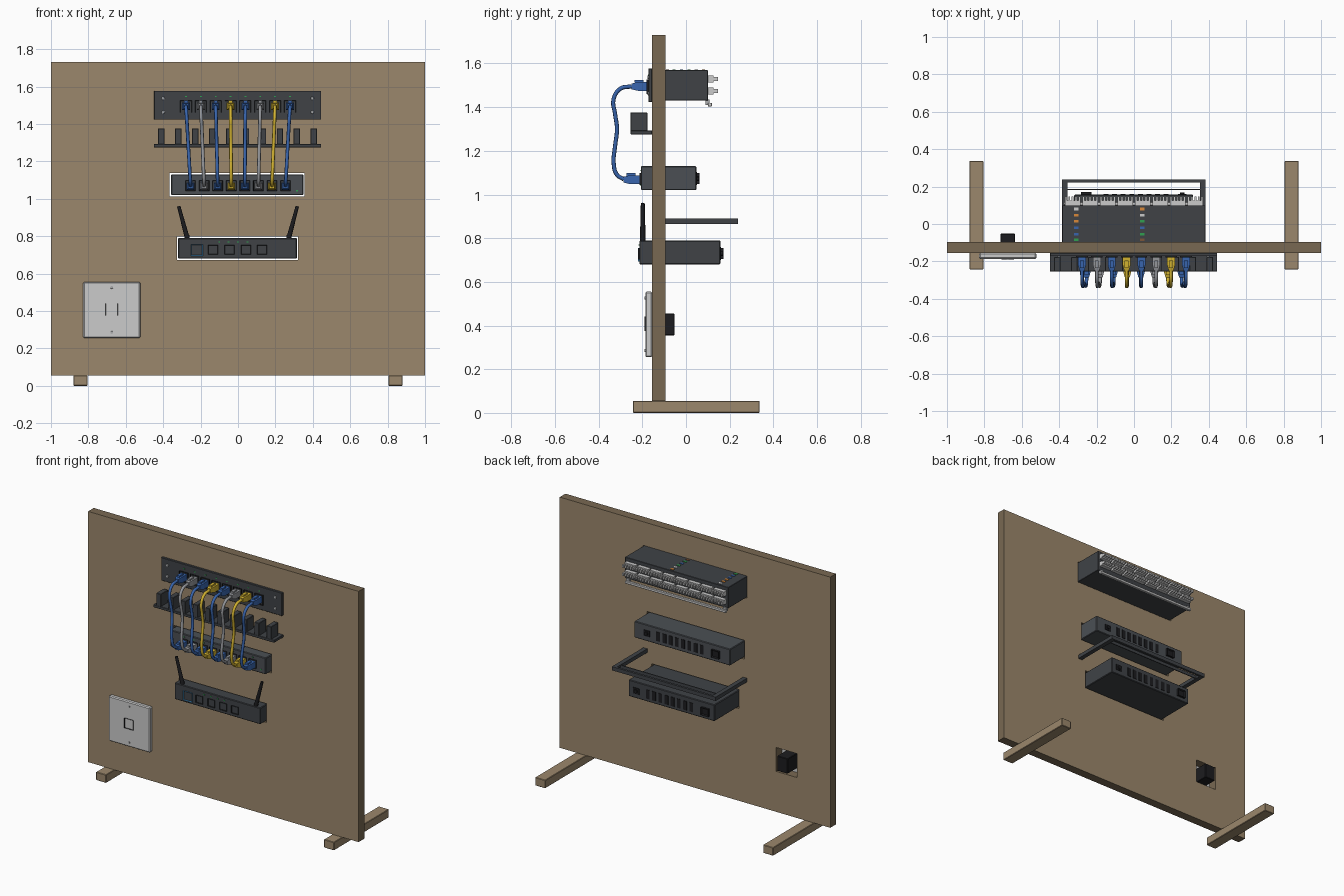
import bpy, bmesh
from mathutils import Vector, Matrix

if "Cube" in bpy.data.objects:
    bpy.data.objects.remove(bpy.data.objects["Cube"])


def mat(name, r, g, b):
    m = bpy.data.materials.new(name)
    m.diffuse_color = (r, g, b, 1)
    m.use_nodes = True
    m.node_tree.nodes["Principled BSDF"].inputs["Base Color"].default_value = m.diffuse_color
    return m


WOOD = mat("wood", 0.33, 0.245, 0.15)
EDGE = mat("wood_edge", 0.19, 0.14, 0.085)
STEEL = mat("dark_steel", 0.05, 0.055, 0.062)
CASE = mat("dark_case", 0.07, 0.078, 0.088)
BLACK = mat("black", 0.012, 0.012, 0.014)
WHITE = mat("light_plastic", 0.6, 0.6, 0.6)
METAL = mat("screw_metal", 0.4, 0.41, 0.42)
GREEN = mat("green", 0.03, 0.35, 0.08)
ORANGE = mat("orange", 0.7, 0.25, 0.04)
BROWN = mat("brown", 0.2, 0.09, 0.04)
BLUE = mat("blue", 0.04, 0.13, 0.42)
YELLOW = mat("yellow", 0.65, 0.45, 0.03)
GREY = mat("grey", 0.3, 0.31, 0.33)
PORTBLUE = mat("port_blue", 0.05, 0.25, 0.5)


def finish(name, bm, m):
    me = bpy.data.meshes.new(name)
    bmesh.ops.recalc_face_normals(bm, faces=bm.faces)
    bm.to_mesh(me)
    bm.free()
    me.materials.append(m)
    ob = bpy.data.objects.new(name, me)
    bpy.context.collection.objects.link(ob)
    return ob


def cube(bm, x0, x1, y0, y1, z0, z1):
    M = Matrix.Translation(((x0 + x1) / 2, (y0 + y1) / 2, (z0 + z1) / 2)) @ \
        Matrix.Diagonal((x1 - x0, y1 - y0, z1 - z0, 1))
    return bmesh.ops.create_cube(bm, size=1, matrix=M)["verts"]


def boxes(name, dims, m, bevel=0):
    bm = bmesh.new()
    for d in dims:
        cube(bm, *d)
    if bevel:
        bmesh.ops.bevel(bm, geom=bm.edges[:], offset=bevel, segments=1, affect='EDGES')
    return finish(name, bm, m)


def ports(name, xs, z, w, h, y0, y1, m, depth=0.02):
    """Row of sockets, each with a cavity sunk into the front face."""
    bm = bmesh.new()
    for x in xs:
        vs = cube(bm, x - w / 2, x + w / 2, y0, y1, z - h / 2, z + h / 2)
        f = min({f for v in vs for f in v.link_faces}, key=lambda f: f.calc_center_median().y)
        bmesh.ops.inset_individual(bm, faces=[f], thickness=w * 0.14)
        bmesh.ops.translate(bm, vec=(0, depth, 0), verts=f.verts)
    return finish(name, bm, m)


def rods(name, segs, r1, r2, m, n=12):
    bm = bmesh.new()
    for a, b in segs:
        a, b = Vector(a), Vector(b)
        M = Matrix.Translation((a + b) / 2) @ (b - a).to_track_quat('Z', 'Y').to_matrix().to_4x4()
        bmesh.ops.create_cone(bm, cap_ends=True, segments=n, radius1=r1, radius2=r2,
                              depth=(b - a).length, matrix=M)
    ob = finish(name, bm, m)
    smooth(ob)
    return ob


def smooth(ob):
    bpy.ops.object.select_all(action='DESELECT')
    ob.select_set(True)
    bpy.context.view_layer.objects.active = ob
    bpy.ops.object.shade_smooth_by_angle()


# board with cutouts for the devices, darker on its edges
board = boxes("board", [(-1, 1, -0.155, -0.095, 0.055, 1.73)], WOOD)
holes = boxes("board_cutters", [(-0.385, 0.385, -0.3, 0, 1.425, 1.573),
                                (-0.366, 0.356, -0.3, 0, 1.012, 1.138),
                                (-0.326, 0.321, -0.3, 0, 0.672, 0.798),
                                (-0.755, -0.6, -0.3, 0, 0.325, 0.485)], WOOD)
mod = board.modifiers.new("cutouts", 'BOOLEAN')
mod.object, mod.operation, mod.solver = holes, 'DIFFERENCE', 'EXACT'
bpy.context.view_layer.objects.active = board
bpy.ops.object.modifier_apply(modifier="cutouts")
bpy.data.objects.remove(holes)
board.data.materials.append(EDGE)
for p in board.data.polygons:
    p.material_index = int(abs(p.normal.y) < 0.5)

# feet
for side, s in (("left", -1), ("right", 1)):
    xa, xb = sorted((s * 0.805, s * 0.88))
    boxes("foot_" + side, [(xa, xb, -0.243, 0.337, 0, 0.055)], WOOD, 0.003)

# patch panel: face plate, body, ports, lights, screws
tops = [-0.278 + 0.0794 * i for i in range(8)]
lows = [-0.2535 + 0.0725 * i for i in range(8)]
boxes("patch_panel_plate", [(-0.448, 0.445, -0.172, -0.155, 1.423, 1.577)], STEEL, 0.002)
boxes("patch_panel_body", [(-0.383, 0.381, -0.157, 0.1, 1.43, 1.57)], STEEL, 0.002)
ports("patch_panel_ports", tops, 1.493, 0.062, 0.066, -0.18, -0.157, BLACK)
boxes("patch_panel_lights", [(x - .005, x + .005, -0.174, -0.17, 1.544, 1.55) for x in tops], GREEN)
rods("patch_panel_screws", [((x, -0.165, z), (x, -0.177, z)) for x in (-0.4, 0.397)
                            for z in (1.463, 1.537)], 0.01, 0.008, METAL)

# punch-down blocks with teeth, in two rows on the back, and the rear cable bar
blk, teeth = [], []
for z in (1.475, 1.53):
    for i in range(8):
        c = -0.328 + 0.0937 * i
        blk.append((c - .041, c + .041, 0.098, 0.125, z - .016, z + .016))
        for k in range(5):
            t = c - .036 + .018 * k
            teeth.append((t - .005, t + .005, 0.12, 0.147, z - .009, z + .009))
boxes("punch_down_blocks", blk, WHITE)
boxes("punch_down_teeth", teeth, WHITE)
boxes("rear_cable_bar", [(-0.375, 0.37, 0.1, 0.118, 1.403, 1.42)], WHITE, 0.002)
boxes("rear_bar_tabs", [(x - .012, x + .012, 0.09, 0.108, 1.41, 1.435) for x in (-0.36, 0.355)], METAL)

# wiring colour chips on the panel top
rows = [0.08, 0.047, 0.014, -0.02, -0.054, -0.085]
for cx, side, order in ((-0.31, "a", (WHITE, ORANGE, ORANGE, BLUE, BLUE, GREEN)),
                        (0.045, "b", (ORANGE, WHITE, GREEN, BLUE, GREEN, BROWN))):
    for i, (y, m) in enumerate(zip(rows, order)):
        boxes(f"colour_chip_{side}{i}", [(cx - .012, cx + .012, y - .007, y + .007, 1.569, 1.573)], m)

# cable manager: shelf and fingers
boxes("cable_manager_shelf", [(-0.45, 0.445, -0.254, -0.155, 1.275, 1.293)], STEEL, 0.002)
boxes("cable_manager_fingers", [(x - .017, x + .017, -0.254, -0.177, 1.29, 1.376)
                                for x in [-0.41 + 0.0906 * i for i in range(10)]], STEEL, 0.002)


# shared back-panel details of switch and router
def back_panel(name, y, z):
    boxes(name + "_vents", [(x - .013, x + .013, y - .005, y + .003, z - .03, z + .03)
                            for x in [-0.15 + 0.046 * i for i in range(8)]], BLACK)
    boxes(name + "_jack_plate", [(0.235, 0.28, y - .005, y + .004, z - .02, z + .02)], BLACK)
    rods(name + "_power_jack", [((0.257, y, z), (0.257, y + .012, z))], 0.012, 0.012, BLACK)
    sock = ports(name + "_power_socket", [0.255], z, 0.058, 0.05, -y - .014, -y + .005, BLACK, 0.008)
    sock.data.transform(Matrix.Rotation(3.14159265, 4, 'Z'))


# network switch
boxes("switch_case", [(-0.358, 0.35, -0.207, 0.047, 1.02, 1.13)], CASE, 0.004)
ports("switch_ports", lows, 1.07, 0.055, 0.055, -0.213, -0.2, BLACK, 0.01)
boxes("switch_lights", [(x - .005, x + .005, -0.209, -0.205, 1.108, 1.113) for x in lows]
      + [(0.31, 0.32, -0.209, -0.205, 1.04, 1.048)], GREEN)
back_panel("switch", 0.047, 1.073)

# router with two aerials
boxes("router_case", [(-0.32, 0.315, -0.214, 0.157, 0.68, 0.79)], STEEL, 0.004)
ports("router_wan_port", [-0.22], 0.725, 0.064, 0.062, -0.219, -0.205, PORTBLUE, 0.008)
ports("router_lan_ports", [-0.134, -0.046, 0.042, 0.128], 0.727, 0.053, 0.05, -0.219, -0.205, BLACK, 0.01)
boxes("router_lights", [(x - .005, x + .005, -0.217, -0.212, 0.766, 0.772)
                        for x in (-0.1, -0.05, 0, 0.05)], GREEN)
rods("aerial_hinges", [((x, -0.198, 0.78), (x, -0.198, 0.805)) for x in (-0.272, 0.272)], 0.014, 0.012, BLACK)
rods("aerials", [((s * 0.272, -0.198, 0.792), (s * 0.317, -0.198, 0.96)) for s in (-1, 1)], 0.013, 0.009, BLACK)
back_panel("router", 0.157, 0.73)

# U-shaped rear bracket
boxes("rear_bracket", [(-0.385, -0.355, -0.097, 0.237, 0.865, 0.89),
                       (0.352, 0.382, -0.097, 0.237, 0.865, 0.89),
                       (-0.385, 0.382, 0.222, 0.237, 0.865, 0.89),
                       (-0.36, 0.357, 0.182, 0.188, 0.867, 0.888)], STEEL)

# wall outlet: plate, jack front, jack body through the board
boxes("wall_plate", [(-0.828, -0.522, -0.186, -0.155, 0.255, 0.556)], WHITE, 0.006)
ports("wall_jack_front", [-0.675], 0.408, 0.066, 0.066, -0.19, -0.17, BLACK, 0.015)
boxes("wall_jack_body", [(-0.715, -0.637, -0.172, -0.052, 0.355, 0.455)], BLACK, 0.003)
rods("wall_plate_screws", [((-0.675, -0.18, z), (-0.675, -0.189, z)) for z in (0.285, 0.526)], 0.008, 0.007, METAL)


# patch cables: plug with tapered boot and latch at each end, and the lead
def plug(name, x, z, tip, m):
    bm = bmesh.new()
    cube(bm, x - .021, x + .021, tip + .03, tip + .083, z - .02, z + .02)
    vs = cube(bm, x - .021, x + .021, tip, tip + .03, z - .02, z + .02)
    bmesh.ops.scale(bm, vec=(0.6, 1, 0.65), space=Matrix.Translation((-x, 0, -z)),
                    verts=[v for v in vs if v.co.y < tip + .01])
    cube(bm, x - .01, x + .01, tip + .015, tip + .055, z + .017, z + .03)
    finish(name, bm, m)


PATH = [(-0.25, 1.495), (-0.3, 1.485), (-0.332, 1.435), (-0.325, 1.37), (-0.316, 1.3),
        (-0.325, 1.22), (-0.331, 1.14), (-0.316, 1.09), (-0.285, 1.07)]
for i, m in enumerate((BLUE, GREY, BLUE, YELLOW, BLUE, GREY, YELLOW, BLUE)):
    plug(f"top_plug_{i}", tops[i], 1.495, -0.25, m)
    plug(f"bottom_plug_{i}", lows[i], 1.068, -0.287, m)
    cu = bpy.data.curves.new(f"patch_cable_{i}", 'CURVE')
    cu.dimensions, cu.bevel_depth, cu.bevel_resolution, cu.resolution_u = '3D', 0.0095, 2, 5
    cu.use_fill_caps = True
    sp = cu.splines.new('BEZIER')
    sp.bezier_points.add(len(PATH) - 1)
    for p, (y, z) in zip(sp.bezier_points, PATH):
        t = (1.495 - z) / 0.425
        p.co = (tops[i] + (lows[i] - tops[i]) * t, y, z)
        p.handle_left_type = p.handle_right_type = 'AUTO'
    cu.materials.append(m)
    bpy.context.collection.objects.link(bpy.data.objects.new(f"patch_cable_{i}", cu))
